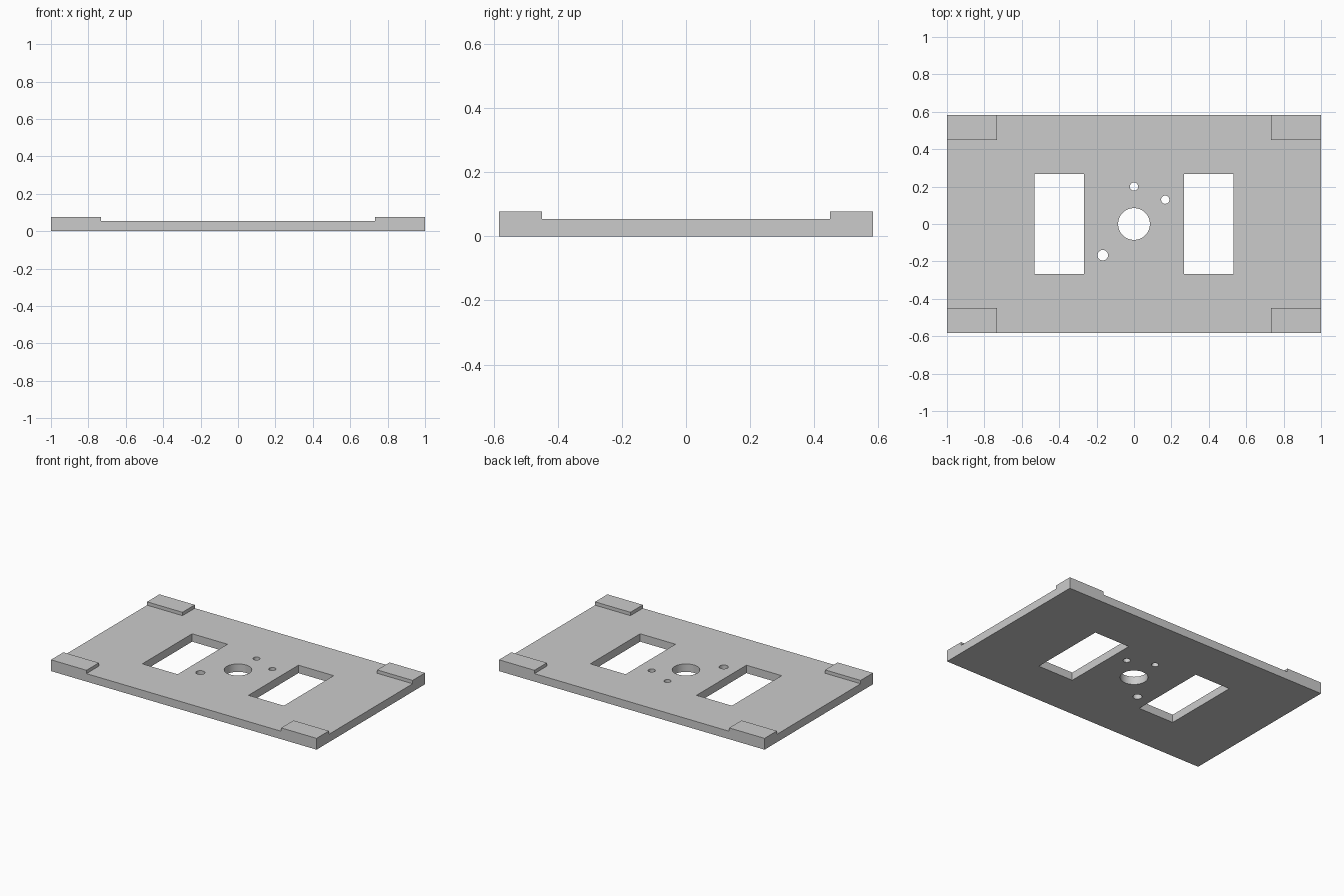
import bpy

if "Cube" in bpy.data.objects:
    bpy.data.objects.remove(bpy.data.objects["Cube"], do_unlink=True)

HALF_Y, PLATE_Z, PAD_Z = 0.583, 0.054, 0.077

grey = bpy.data.materials.new("plain grey")
grey.use_nodes = True
colour = (0.6, 0.6, 0.6, 1)
grey.diffuse_color = colour
grey.node_tree.nodes["Principled BSDF"].inputs["Base Color"].default_value = colour


def box(name, low, high):
    size = [b - a for a, b in zip(low, high)]
    centre = [(a + b) / 2 for a, b in zip(low, high)]
    bpy.ops.mesh.primitive_cube_add(size=1, location=centre)
    ob = bpy.context.object
    ob.name = name
    ob.scale = size
    bpy.ops.object.transform_apply(location=True, rotation=False, scale=True)
    ob.data.materials.append(grey)
    return ob


def drill(name, x, y, radius, sides):
    bpy.ops.mesh.primitive_cylinder_add(vertices=sides, radius=radius, depth=1, location=(x, y, 0))
    ob = bpy.context.object
    ob.name = name
    ob.data.materials.append(grey)
    return ob


# Full-height block that becomes the plate with its corner pads
plate = box("base_plate", (-1, -HALF_Y, 0), (1, HALF_Y, PAD_Z))

# Two crossing channels leave a raised pad at each corner
cutters = [
    box("long_channel_cutter", (-2, -0.45, PLATE_Z), (2, 0.45, 1)),
    box("cross_channel_cutter", (-0.733, -1, PLATE_Z), (0.733, 1, 1)),
]

# Rectangular windows either side of the middle
for side, x in (("left", 0.4), ("right", -0.4)):
    cutters.append(box(side + "_window_cutter", (x - 0.133, -0.268, -1), (x + 0.133, 0.268, 1)))

# Shaft hole and three screw holes
cutters += [
    drill("centre_hole_cutter", 0, 0, 0.085, 64),
    drill("back_screw_hole_cutter", 0, 0.2, 0.022, 32),
    drill("left_screw_hole_cutter", 0.167, 0.13, 0.022, 32),
    drill("right_screw_hole_cutter", -0.167, -0.167, 0.028, 32),
]

bpy.ops.object.select_all(action="DESELECT")
plate.select_set(True)
bpy.context.view_layer.objects.active = plate
for cutter in cutters:
    cut = plate.modifiers.new(cutter.name, "BOOLEAN")
    cut.operation = "DIFFERENCE"
    cut.solver = "EXACT"
    cut.object = cutter
    bpy.ops.object.modifier_apply(modifier=cut.name)
    bpy.data.objects.remove(cutter, do_unlink=True)

bpy.ops.object.shade_smooth_by_angle()
